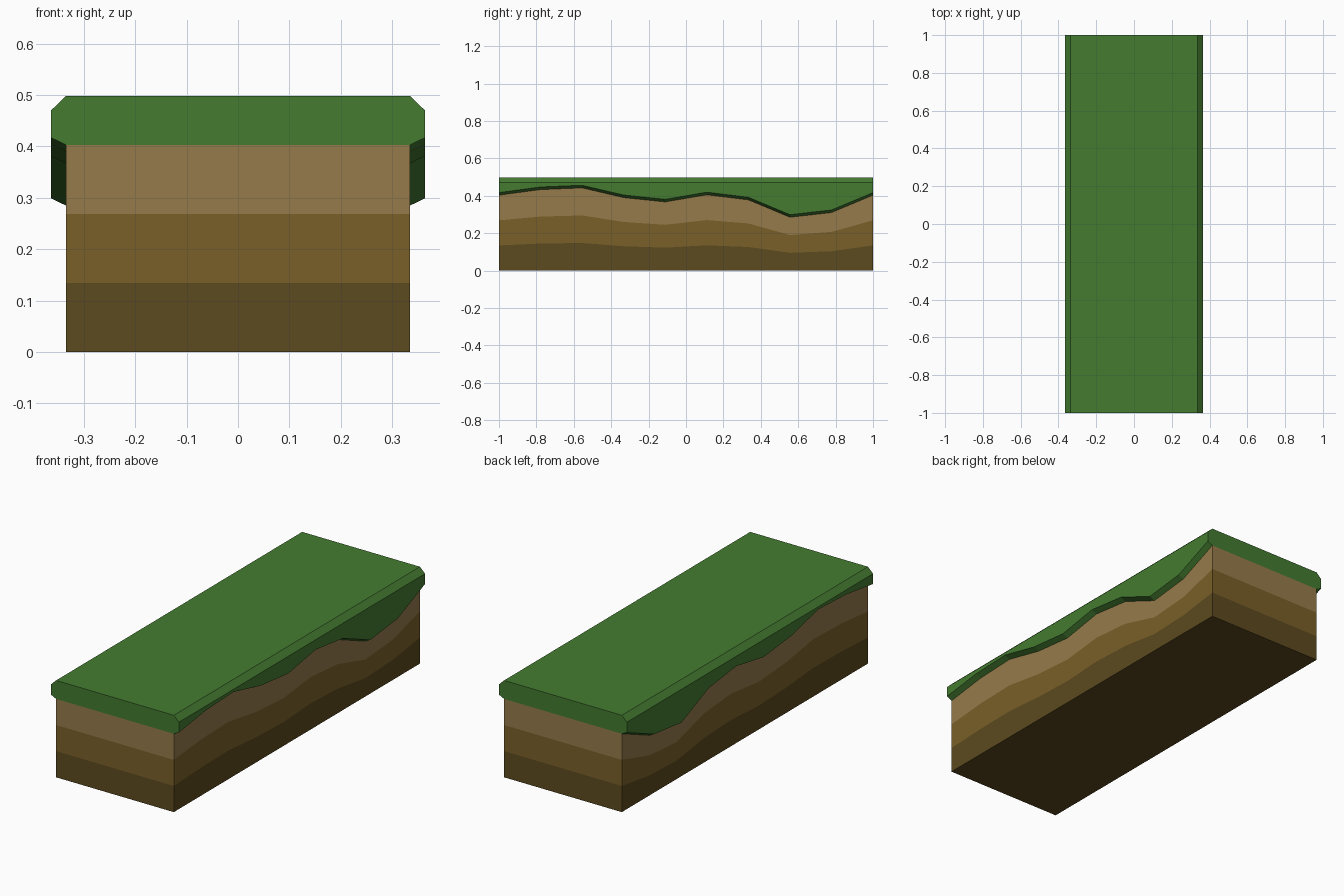
import bpy, bmesh

if "Cube" in bpy.data.objects:
    bpy.data.objects.remove(bpy.data.objects["Cube"])

W, LIP = 0.335, 0.364        # half widths of the soil and of the grass overhang
# Height of the wavy soil/grass border along the length, front to back
WAVE = [0.403, 0.433, 0.442, 0.39, 0.367, 0.405, 0.378, 0.285, 0.31, 0.403]
YS = [-1 + 2 * i / (len(WAVE) - 1) for i in range(len(WAVE))]


def loft(name, section, color, skip=()):
    """Loft a counter-clockwise (x, z) ring along y, leaving out hidden sides."""
    bm = bmesh.new()
    rings = [[bm.verts.new((x, y, z)) for x, z in section(s)]
             for y, s in zip(YS, WAVE)]
    n = len(rings[0])
    for a, b in zip(rings, rings[1:]):
        for i in range(n):
            j = (i + 1) % n
            if i not in skip:
                bm.faces.new((a[j], a[i], b[i], b[j]))
    bm.faces.new(rings[0])
    bm.faces.new(rings[-1][::-1])
    mesh = bpy.data.meshes.new(name)
    bm.to_mesh(mesh)
    bm.free()
    mat = bpy.data.materials.new(name)
    mat.diffuse_color = (*color, 1)
    mat.use_nodes = True
    mat.node_tree.nodes["Principled BSDF"].inputs["Base Color"].default_value = mat.diffuse_color
    mesh.materials.append(mat)
    obj = bpy.data.objects.new(name, mesh)
    bpy.context.collection.objects.link(obj)


def soil(lo, hi):
    """Soil layer between two fractions of the border height."""
    return lambda s: [(-W, lo * s), (W, lo * s), (W, hi * s), (-W, hi * s)]


def grass(s):
    """Chamfered turf with an overhanging lip."""
    right = [(W, s), (LIP, s + 0.014), (LIP, 0.47), (W, 0.498)]
    left = [(-x, z) for x, z in reversed(right)]
    return right + left


# Soil layers: only the lowest one has an exposed underside
loft("lower_soil", soil(0, 1 / 3), (0.107, 0.067, 0.014), skip=(2,))
loft("middle_soil", soil(1 / 3, 2 / 3), (0.195, 0.117, 0.022), skip=(0, 2))
loft("upper_soil", soil(2 / 3, 1), (0.305, 0.198, 0.070), skip=(0, 2))

# Grass cap resting on the soil
loft("grass_cap", grass, (0.058, 0.198, 0.030), skip=(7,))
